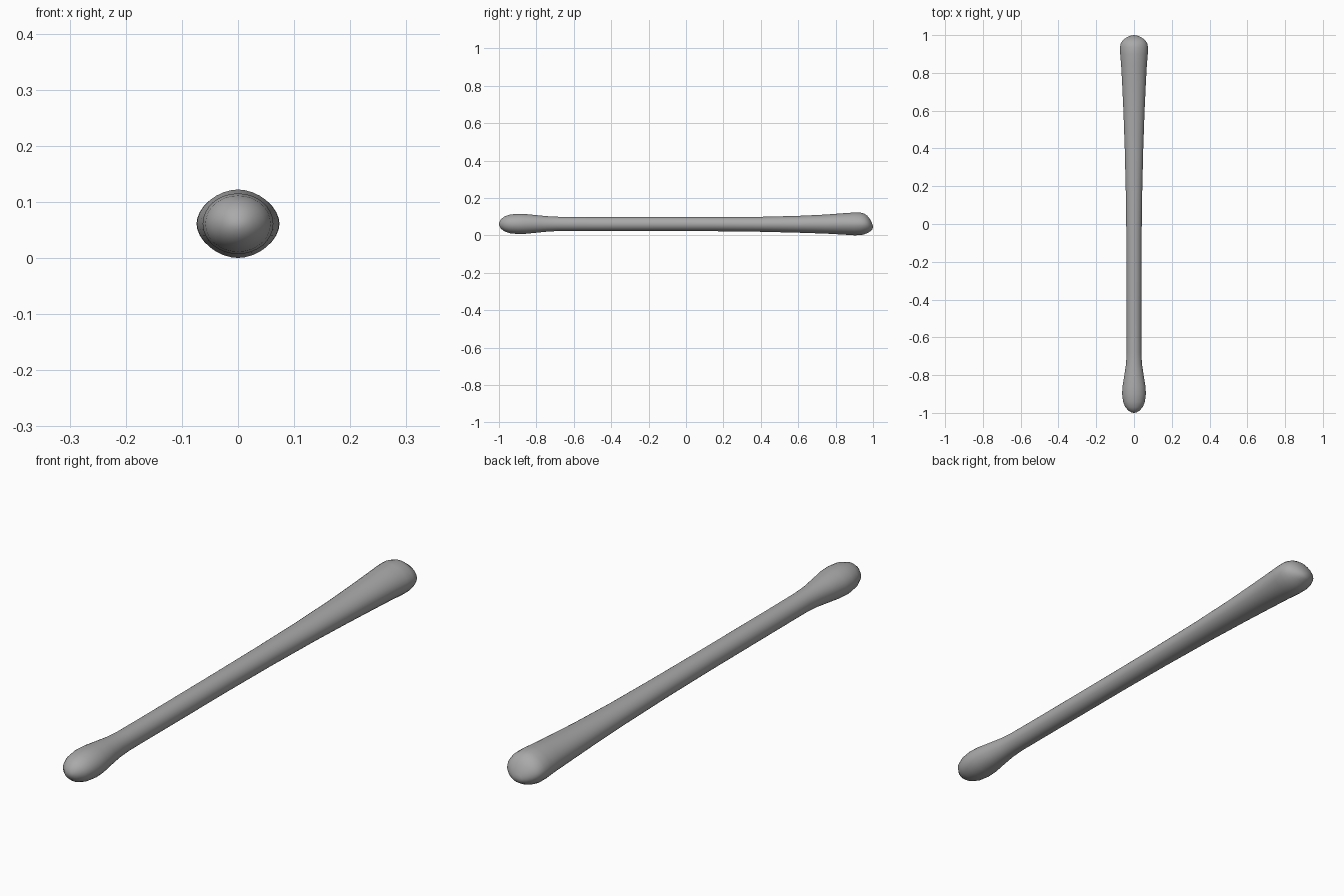
import bpy, bmesh, math

# Stations along the stick: y, half width, bottom z, top z, section exponent
STATIONS = [
    (-0.998, 0.012, 0.050, 0.070, 2.0), (-0.99, 0.027, 0.036, 0.086, 2.0),
    (-0.97, 0.046, 0.021, 0.101, 2.0), (-0.94, 0.058, 0.011, 0.111, 2.0),
    (-0.90, 0.063, 0.007, 0.115, 2.0), (-0.86, 0.061, 0.008, 0.114, 2.0),
    (-0.80, 0.051, 0.014, 0.108, 2.0), (-0.74, 0.042, 0.020, 0.102, 2.0),
    (-0.68, 0.039, 0.023, 0.099, 2.0), (-0.50, 0.039, 0.023, 0.098, 2.0),
    (-0.10, 0.040, 0.023, 0.098, 2.0), (0.15, 0.043, 0.022, 0.098, 2.0),
    (0.40, 0.049, 0.019, 0.099, 2.0), (0.60, 0.056, 0.014, 0.104, 2.0),
    (0.75, 0.063, 0.009, 0.111, 2.0), (0.84, 0.068, 0.004, 0.118, 1.9),
    (0.90, 0.073, 0.000, 0.122, 1.85), (0.935, 0.074, 0.001, 0.121, 1.85),
    (0.955, 0.070, 0.006, 0.115, 1.85), (0.97, 0.062, 0.012, 0.104, 1.9),
    (0.98, 0.051, 0.018, 0.092, 2.0), (0.99, 0.036, 0.024, 0.076, 2.0),
    (0.997, 0.018, 0.032, 0.058, 2.0),
]
SIDES = 32


def section_point(half, low, high, power, angle):
    c, s = math.cos(angle), math.sin(angle)
    x = math.copysign(abs(c) ** (2 / power), c) * half
    z = math.copysign(abs(s) ** (2 / power), s) * (high - low) / 2
    return x, (low + high) / 2 + z


bm = bmesh.new()

# Lofted shaft with swollen ends
rings = []
for y, half, low, high, power in STATIONS:
    ring = []
    for i in range(SIDES):
        x, z = section_point(half, low, high, power, 2 * math.pi * i / SIDES)
        ring.append(bm.verts.new((x, y, z)))
    rings.append(ring)
for a, b in zip(rings, rings[1:]):
    for i in range(SIDES):
        j = (i + 1) % SIDES
        bm.faces.new((a[i], a[j], b[j], b[i]))

# Rounded tips
for ring, tip in ((rings[0], (0, -1, 0.06)), (rings[-1], (0, 1, 0.045))):
    v = bm.verts.new(tip)
    for i in range(SIDES):
        bm.faces.new((ring[i], ring[(i + 1) % SIDES], v))

bmesh.ops.recalc_face_normals(bm, faces=bm.faces[:])
for f in bm.faces:
    f.smooth = True
mesh = bpy.data.meshes.new("stick")
bm.to_mesh(mesh)
bm.free()

# Dark grey colour
grey = bpy.data.materials.new("dark_grey")
grey.diffuse_color = (0.4, 0.4, 0.4, 1)
mesh.materials.append(grey)
stick = bpy.data.objects.new("stick", mesh)
bpy.context.collection.objects.link(stick)
